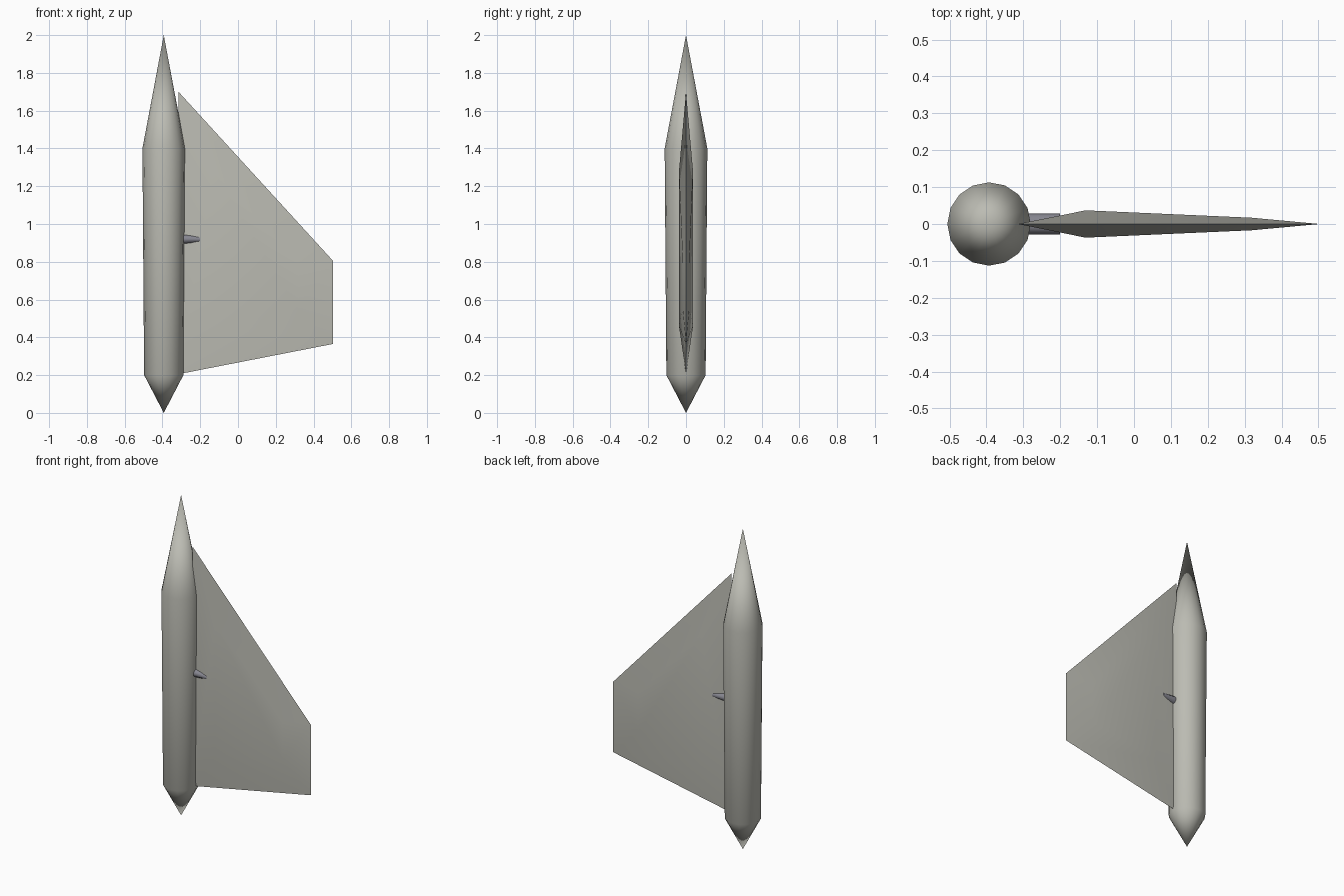
import bpy
import bmesh
import math
from mathutils import Vector

cube = bpy.data.objects.get("Cube")
if cube:
    bpy.data.objects.remove(cube, do_unlink=True)

AXIS_X = -0.393


def make_material(name, color):
    mat = bpy.data.materials.new(name)
    mat.use_nodes = True
    mat.diffuse_color = color
    mat.node_tree.nodes["Principled BSDF"].inputs["Base Color"].default_value = color
    return mat


def finish(name, bm, mat, rim_sharp=False):
    bmesh.ops.recalc_face_normals(bm, faces=bm.faces)
    for face in bm.faces:
        face.smooth = True
    for edge in bm.edges:
        if rim_sharp:
            edge.smooth = not all(abs(v.co.y) < 1e-5 for v in edge.verts)
        else:
            edge.smooth = edge.calc_face_angle(0) < math.radians(40)
    mesh = bpy.data.meshes.new(name)
    bm.to_mesh(mesh)
    bm.free()
    mesh.materials.append(mat)
    obj = bpy.data.objects.new(name, mesh)
    bpy.context.collection.objects.link(obj)
    return obj


def bridge(bm, lower, upper):
    n = len(lower)
    for i in range(n):
        j = (i + 1) % n
        bm.faces.new((lower[i], lower[j], upper[j], upper[i]))


paint = make_material("Warm pale grey", (0.50, 0.50, 0.45, 1))
metal = make_material("Blue grey metal", (0.24, 0.24, 0.28, 1))

# Pointed body with a slight taper towards the tail
bm = bmesh.new()
SIDES = 16
rings = []
for z, radius in ((0.2, 0.104), (1.4, 0.113)):
    rings.append([bm.verts.new((AXIS_X + radius * math.cos(math.tau * i / SIDES),
                                radius * math.sin(math.tau * i / SIDES), z))
                  for i in range(SIDES)])
bridge(bm, *rings)
for z, ring in ((0, rings[0]), (2, rings[1])):
    tip = bm.verts.new((AXIS_X, 0, z))
    for i in range(SIDES):
        bm.faces.new((ring[i], ring[(i + 1) % SIDES], tip))
finish("body", bm, paint)

# Swept fin: knife edges all round, thickest on an inner panel
bm = bmesh.new()
outline = [Vector(p) for p in ((-0.315, 0, 1.7), (0.503, 0, 0.805),
                               (0.503, 0, 0.365), (-0.315, 0, 0.205))]
centre = sum(outline, Vector()) / len(outline)
rim = [bm.verts.new(p) for p in outline]
for side in (-1, 1):
    panel = []
    for p in outline:
        q = centre.lerp(p, 0.55)
        q.y = side * (0.037 if p.x < 0 else 0.017)
        panel.append(bm.verts.new(q))
    bridge(bm, rim, panel)
    bm.faces.new(panel)
finish("fin", bm, paint, rim_sharp=True)

# Short tapered peg joining body and fin
bm = bmesh.new()
PEG_SIDES = 12
ends = []
for x, height in ((-0.33, 0.029), (-0.2, 0.017)):
    ends.append([bm.verts.new((x, 0.028 * math.cos(math.tau * i / PEG_SIDES),
                               0.919 + height * math.sin(math.tau * i / PEG_SIDES)))
                 for i in range(PEG_SIDES)])
bridge(bm, *ends)
for ring in ends:
    bm.faces.new(ring)
finish("peg", bm, metal)
